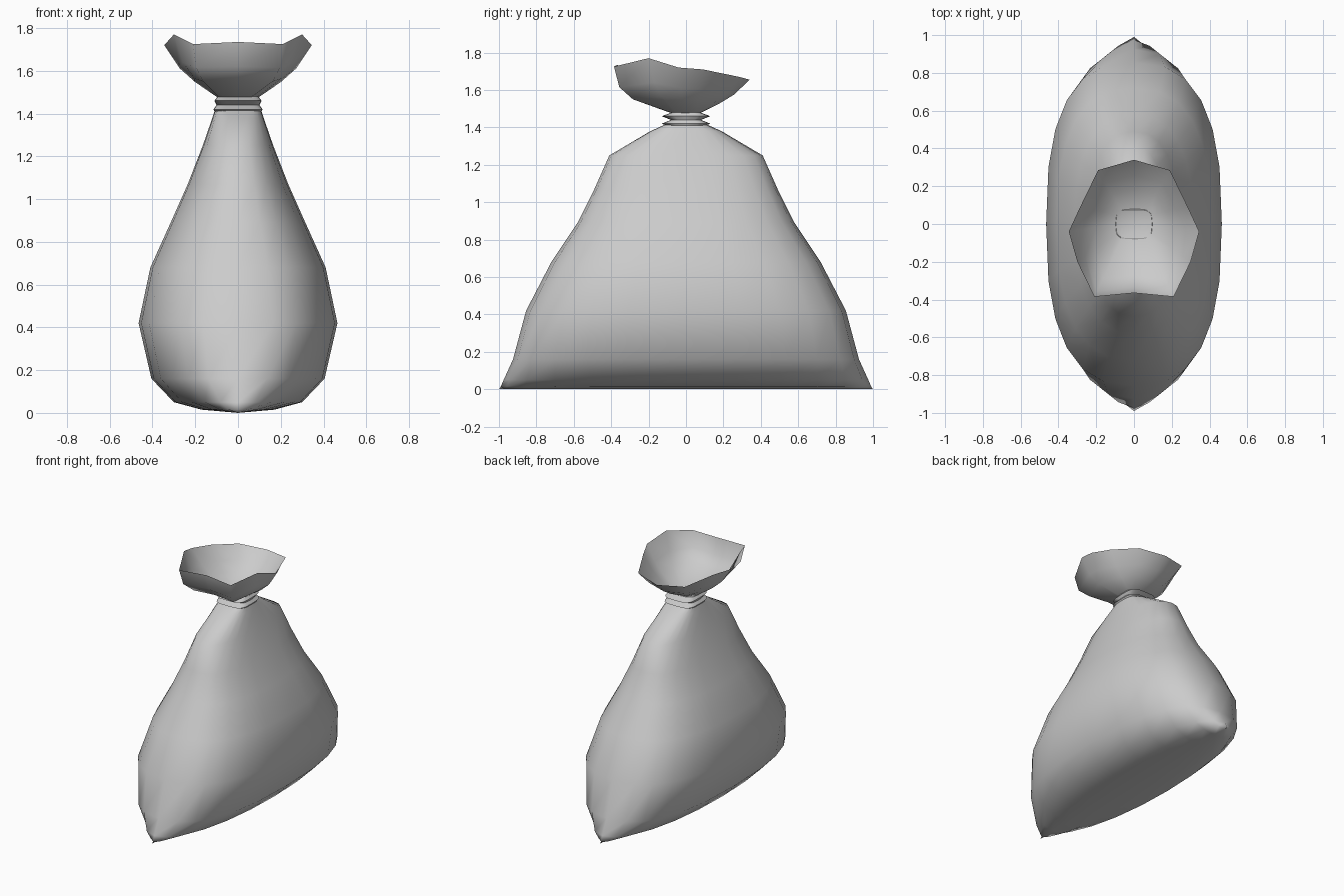
import bpy, bmesh
from math import sin, cos, pi

cube = bpy.data.objects.get("Cube")
if cube:
    bpy.data.objects.remove(cube)

cloth = bpy.data.materials.new("grey_cloth")
cloth.use_nodes = True
grey = (0.6, 0.6, 0.6, 1)
cloth.diffuse_color = grey
cloth.node_tree.nodes["Principled BSDF"].inputs["Base Color"].default_value = grey


def superellipse(rx, ry, z, power, count=24):
    """Ring of points, from a round ellipse to a squarish one."""
    def warp(v):
        return (1 if v > 0 else -1) * abs(v) ** (2 / power)
    angles = [2 * pi * i / count for i in range(count)]
    return [(rx * warp(sin(a)), ry * warp(cos(a)), z) for a in angles]


def loft(name, rings, cap_start=False, angle=60):
    """Skin a list of equal rings, welding any collapsed points."""
    bm = bmesh.new()
    loops = [[bm.verts.new(p) for p in ring] for ring in rings]
    n = len(loops[0])
    for low, high in zip(loops, loops[1:]):
        for i in range(n):
            j = (i + 1) % n
            bm.faces.new((low[j], low[i], high[i], high[j]))
    if cap_start:
        bm.faces.new(loops[0])
    bmesh.ops.remove_doubles(bm, verts=bm.verts, dist=0.0005)
    bmesh.ops.dissolve_degenerate(bm, edges=bm.edges, dist=0.0005)
    mesh = bpy.data.meshes.new(name)
    bm.to_mesh(mesh)
    bm.free()
    mesh.materials.append(cloth)
    obj = bpy.data.objects.new(name, mesh)
    bpy.context.collection.objects.link(obj)
    bpy.ops.object.select_all(action='DESELECT')
    obj.select_set(True)
    bpy.context.view_layer.objects.active = obj
    bpy.ops.object.shade_smooth_by_angle(angle=angle * pi / 180)
    return obj


# Sack body: half width, half depth, height, squareness, up from the bottom seam
body = [(0, 1, 0, 2), (.17, .99, .015, 2), (.30, .975, .05, 2.1),
        (.405, .925, .16, 2.5), (.465, .855, .42, 2.6), (.41, .72, .68, 2.5),
        (.315, .58, .89, 2.4), (.235, .49, 1.07, 2.4), (.165, .41, 1.25, 2.4),
        (.12, .19, 1.38, 2.8), (.105, .09, 1.425, 4)]
loft("sack_body", [superellipse(*r) for r in body], angle=80)

# Pinched neck with two tight folds
neck = [(.105, .08, 1.40, 4), (.115, .13, 1.42, 4), (.10, .08, 1.44, 4),
        (.11, .13, 1.46, 4), (.095, .075, 1.48, 4)]
loft("tied_neck", [superellipse(*r) for r in neck], angle=40)

# Flared mouth: half of the uneven rim from back to front, then mirrored
half = [(0, .34, 1.655), (.19, .285, 1.67), (.285, .09, 1.71), (.345, -.04, 1.72),
        (.30, -.20, 1.77), (.21, -.385, 1.725), (0, -.365, 1.735)]
rim = half + [(-x, y, z) for x, y, z in half[-2:0:-1]]
base = superellipse(.095, .075, 1.475, 3, len(rim))


def mouth_ring(rise, spread, bulge):
    """Blend from neck to rim, fuller toward the front."""
    ring = []
    for b, r in zip(base, rim):
        t = spread + bulge * max(0, -r[1] / .385)
        ring.append((b[0] + (r[0] - b[0]) * t, b[1] + (r[1] - b[1]) * t,
                     b[2] + (r[2] - b[2]) * rise))
    return ring


loft("flared_mouth", [base, mouth_ring(.3, .4, .28), mouth_ring(.56, .69, .22), rim],
     cap_start=True, angle=80)
